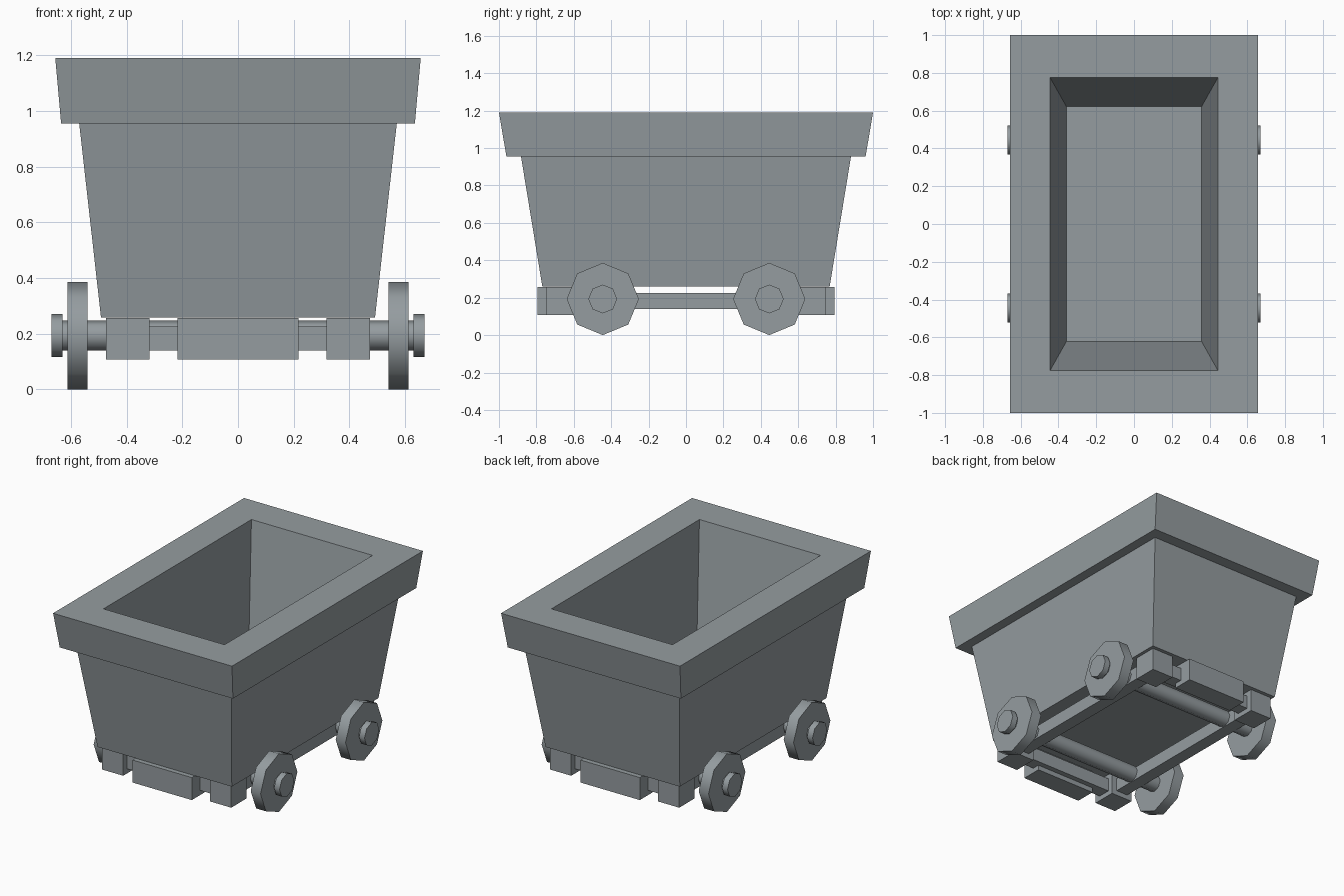
import bpy, bmesh, math
from mathutils import Matrix

if "Cube" in bpy.data.objects:
    bpy.data.objects.remove(bpy.data.objects["Cube"])

# Dark blue-grey iron
iron = bpy.data.materials.new("dark_iron")
iron.diffuse_color = (0.30, 0.335, 0.352, 1)
iron.use_nodes = True
iron.node_tree.nodes["Principled BSDF"].inputs["Base Color"].default_value = iron.diffuse_color


def add_object(name, bm):
    bmesh.ops.recalc_face_normals(bm, faces=bm.faces)
    mesh = bpy.data.meshes.new(name)
    bm.to_mesh(mesh)
    bm.free()
    mesh.materials.append(iron)
    obj = bpy.data.objects.new(name, mesh)
    bpy.context.collection.objects.link(obj)
    return obj


def loft_rects(name, levels):
    """Join rectangles (half x, half y, z) into one closed skin."""
    bm = bmesh.new()
    rings = [[bm.verts.new((sx * hx, sy * hy, z))
              for sx, sy in ((-1, -1), (1, -1), (1, 1), (-1, 1))]
             for hx, hy, z in levels]
    for a, b in zip(rings, rings[1:]):
        for i in range(4):
            j = (i + 1) % 4
            bm.faces.new((a[i], a[j], b[j], b[i]))
    bm.faces.new(rings[0])
    bm.faces.new(rings[-1])
    return add_object(name, bm)


def box(name, x, y, z):
    bm = bmesh.new()
    size = [r[1] - r[0] for r in (x, y, z)]
    mid = [(r[0] + r[1]) / 2 for r in (x, y, z)]
    bmesh.ops.create_cube(bm, size=1, matrix=Matrix.Translation(mid) @ Matrix.Diagonal((*size, 1)))
    return add_object(name, bm)


def disc(name, x0, x1, y, radius):
    """Eight-sided cylinder along x with a corner pointing up."""
    bm = bmesh.new()
    mat = Matrix.Translation(((x0 + x1) / 2, y, AXLE_Z)) @ Matrix.Rotation(math.pi / 2, 4, 'Y')
    bmesh.ops.create_cone(bm, cap_ends=True, segments=8, radius1=radius,
                          radius2=radius, depth=abs(x1 - x0), matrix=mat)
    obj = add_object(name, bm)
    bpy.ops.object.select_all(action='DESELECT')
    obj.select_set(True)
    bpy.context.view_layer.objects.active = obj
    bpy.ops.object.shade_smooth_by_angle(angle=math.radians(60))
    return obj


def span(sign, a, b):
    return sorted((sign * a, sign * b))


AXLE_Z = 0.193
BLOCK_Z = (0.107, 0.256)
BEAM_Z = (0.139, 0.226)

# Tub: outer wall, overhanging rim, inner wall and floor
loft_rects("tub", [(0.492, 0.768, 0.259), (0.57, 0.882, 0.954), (0.635, 0.96, 0.954),
                   (0.656, 1.0, 1.19), (0.444, 0.775, 1.19), (0.358, 0.622, 0.36)])

# Chassis and running gear
for s, end in ((-1, "front"), (1, "back")):
    box(end + "_bumper", (-0.218, 0.218), span(s, 0.66, 0.795), BLOCK_Z)
    box(end + "_cross_beam", (-0.35, 0.35), span(s, 0.625, 0.71), BEAM_Z)
    disc(end + "_axle", -0.635, 0.635, s * 0.445, 0.054)
    for t, side in ((-1, "left"), (1, "right")):
        tag = end + "_" + side
        box(tag + "_corner_block", span(t, 0.318, 0.474), span(s, 0.59, 0.748), BLOCK_Z)
        disc(tag + "_wheel", t * 0.54, t * 0.612, s * 0.445, 0.193)
        disc(tag + "_hub_cap", t * 0.63, t * 0.67, s * 0.445, 0.077)

for t, side in ((-1, "left"), (1, "right")):
    box(side + "_rail", span(t, 0.355, 0.44), (-0.6, 0.6), BEAM_Z)
